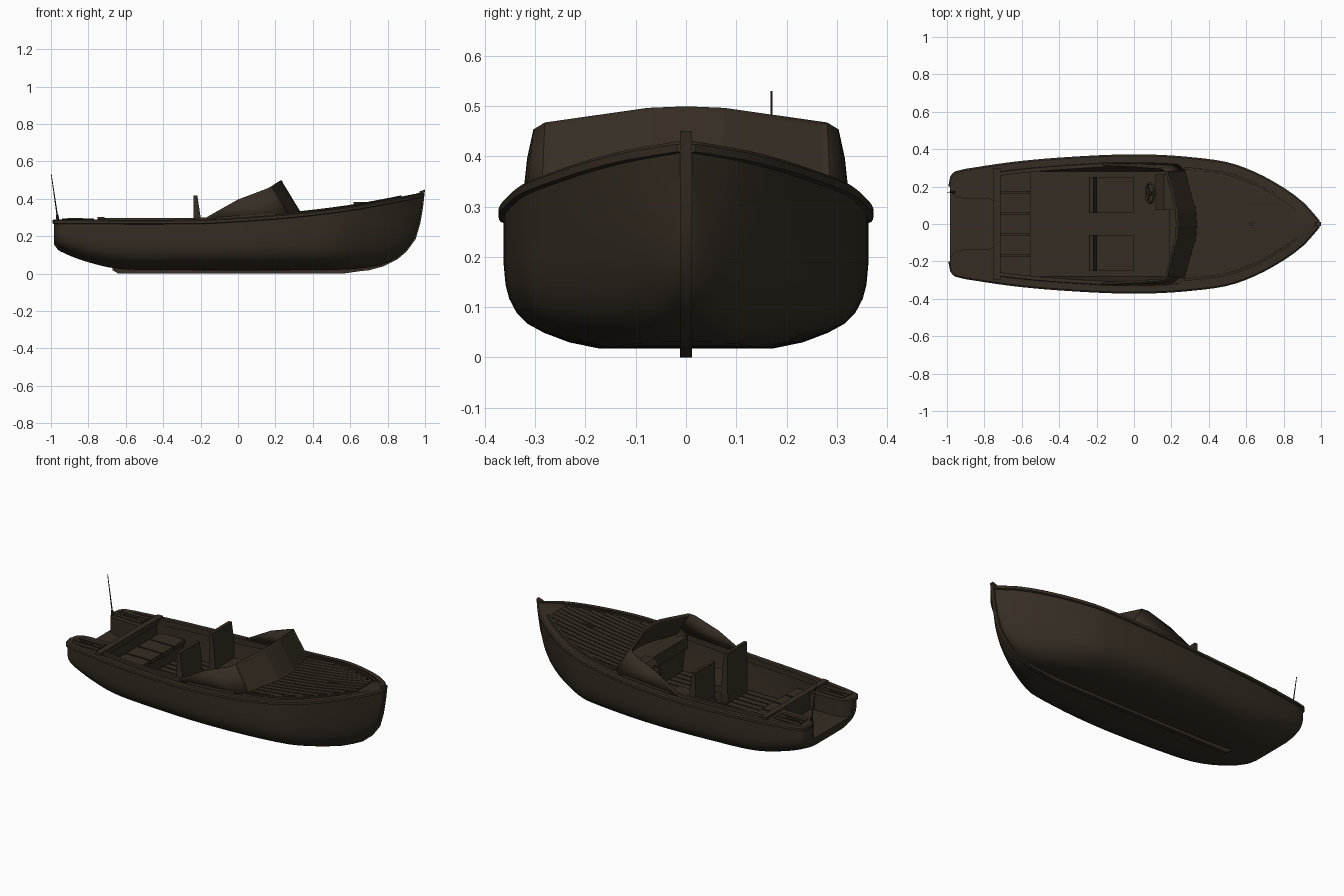
import bpy, bmesh, math
from mathutils import Vector, Matrix

if "Cube" in bpy.data.objects:
    bpy.data.objects.remove(bpy.data.objects["Cube"])

wood = bpy.data.materials.new("dark_wood")
wood.diffuse_color = (0.036, 0.026, 0.017, 1)
wood.use_nodes = True
wood.node_tree.nodes["Principled BSDF"].inputs["Base Color"].default_value = wood.diffuse_color


def curve(pts):
    """Smooth interpolation through (x, value) points."""
    def tan(i):
        a, b = pts[max(i - 1, 0)], pts[min(i + 1, len(pts) - 1)]
        return (b[1] - a[1]) / (b[0] - a[0])

    def f(x):
        x = min(max(x, pts[0][0]), pts[-1][0])
        i = max(j for j in range(len(pts) - 1) if pts[j][0] <= x)
        (x0, a), (x1, b) = pts[i], pts[i + 1]
        h, t = x1 - x0, (x - x0) / (x1 - x0)
        return (a * (2*t**3 - 3*t*t + 1) + b * (3*t*t - 2*t**3)
                + h * (tan(i) * (t**3 - 2*t*t + t) + tan(i + 1) * (t**3 - t*t)))
    return f


half = curve([(-.985, .2), (-.975, .25), (-.95, .275), (-.88, .29), (-.64, .325), (-.4, .347),
              (-.1, .363), (.1, .363), (.3, .35), (.5, .322), (.65, .268), (.8, .185), (.9, .11), (.985, .016)])
sheer = curve([(-.985, .285), (-.6, .283), (-.2, .285), (0, .295), (.3, .318), (.6, .355), (.85, .4), (.985, .425)])
keel = curve([(-.985, .16), (-.965, .13), (-.92, .105), (-.83, .07), (-.67, .03), (-.5, .02), (.5, .02),
              (.7, .033), (.8, .06), (.88, .11), (.94, .19), (.97, .28), (.985, .36)])


def span(a, b, n):
    return [a + (b - a) * i / n for i in range(n + 1)]


def deck(x, y):
    return sheer(x) + .008 * max(0, 1 - (y / half(x))**2)


def finish(name, bm, angle=30):
    bmesh.ops.recalc_face_normals(bm, faces=bm.faces)
    me = bpy.data.meshes.new(name)
    bm.to_mesh(me)
    bm.free()
    ob = bpy.data.objects.new(name, me)
    bpy.context.collection.objects.link(ob)
    me.materials.append(wood)
    smooth(ob, angle)
    return ob


def smooth(ob, angle=30):
    bpy.ops.object.select_all(action='DESELECT')
    ob.select_set(True)
    bpy.context.view_layer.objects.active = ob
    bpy.ops.object.shade_smooth_by_angle(angle=math.radians(angle))


def loft(name, *lofts):
    """Each loft is a list of equal-sized closed rings, capped at both ends."""
    bm = bmesh.new()
    for rings in lofts:
        vs = [[bm.verts.new(p) for p in r] for r in rings]
        n = len(vs[0])
        for a, b in zip(vs, vs[1:]):
            for i in range(n):
                bm.faces.new((a[i], a[(i + 1) % n], b[(i + 1) % n], b[i]))
        bm.faces.new(vs[0])
        bm.faces.new(vs[-1])
    return finish(name, bm)


def box(x0, x1, y0, y1, z0, z1):
    return [[(x, y0, z0), (x, y1, z0), (x, y1, z1), (x, y0, z1)] for x in (x0, x1)]


def prism(pts, y0, y1):
    return [[(x, y, z) for x, z in pts] for y in (y0, y1)]


def sweep(path, section):
    """Section points are (outward, up) from a path seen from above."""
    rings = []
    for i, p in enumerate(path):
        d = Vector(path[min(i + 1, len(path) - 1)]) - Vector(path[max(i - 1, 0)])
        n = Vector((-d.y, d.x, 0)).normalized()
        rings.append([Vector(p) + n * o + Vector((0, 0, u)) for o, u in section])
    return rings


def both_sides(path, section):
    return sweep(path, section), sweep([(x, -y, z) for x, y, z in reversed(path)], section)


def strip(y, x0, x1, wid):
    """Thin plank lying on the deck."""
    return [[(x, y - wid, deck(x, y) - .004), (x, y + wid, deck(x, y) - .004),
             (x, y + wid, deck(x, y) + .005), (x, y - wid, deck(x, y) + .005)] for x in span(x0, x1, 6)]


# Hull: solid loft with crowned deck, then cockpit and motor well are cut out
prof = [(0, 0), (.25, 0), (.48, .002), (.64, .045), (.78, .115), (.87, .18), (.93, .26), (.97, .36),
        (.99, .46), (1, .6), (1, .8), (1, 1)]
stations = [-.985, -.982, -.975, -.963] + span(-.95, .9, 36) + span(.915, .985, 6)
rings = []
for x in stations:
    w, s, k, t = half(x) - .002, sheer(x), keel(x), max(0, (x - .5) / .5) * .7
    side = [(w * (u * (1 - t) + v**.5 * t), k + v * (s - k)) for u, v in prof]
    side += [(w * c, s + .008 * (1 - c * c)) for c in (.66, .33)]
    ring = [(x, y, z) for y, z in side] + [(x, 0, s + .008)]
    rings.append(ring + [(x, -y, z) for y, z in reversed(side[1:])])
hull = loft("hull", rings)

FLOOR = .105
cock = []
for x in span(-.72, .22, 24):
    w = half(x) - .045 - (.02 if x in (-.72, .22) else 0)
    r = [(min(.28, w), FLOOR), (w, .27), (w, .7)]
    cock.append([(x, y, z) for y, z in r] + [(x, -y, z) for y, z in reversed(r)])
mouth = [(-1.1, .2), (-.985, .185), (-.97, .16), (-.94, .142), (-.9, .135), (-.77, .135), (-.75, .12)]
well = [[(x, -y, .19), (x, y, .19), (x, y, .7), (x, -y, .7)] for x, y in mouth]
for cutter in (loft("cockpit_cutter", cock), loft("well_cutter", well)):
    cutter.hide_render = True
    bpy.context.view_layer.objects.active = hull
    mod = hull.modifiers.new("cut", 'BOOLEAN')
    mod.operation, mod.solver, mod.object = 'DIFFERENCE', 'EXACT', cutter
    bpy.ops.object.modifier_apply(modifier=mod.name)
    bpy.data.objects.remove(cutter)
smooth(hull)

# Rub rail round the sheer, and raised cockpit lip
path = [(x, half(x), sheer(x)) for x in stations]
path += [(x, -y, z) for x, y, z in reversed(path)]
loft("rub_rail", sweep(path, [(-.026, -.008), (-.026, .005), (0, .005), (.008, -.001), (.008, -.016), (-.006, -.02)]))
lip = [(x, half(x) - .045, sheer(x)) for x in span(-.735, .2, 24)]
loft("cockpit_lip", *both_sides(lip, [(-.012, -.02), (-.012, .014), (.008, .014), (.012, -.01)]))
loft("stern_crossbar", box(-.75, -.715, -.3, .3, .268, .302))

# Keel and curved stem post
loft("keel", prism([(-.67, .018), (-.64, 0), (.56, 0), (.7, .02), (.7, .04), (-.67, .035)], -.012, .012))
stem = [(.55, .004), (.7, .018), (.78, .04), (.85, .075), (.9, .117), (.95, .185), (.975, .27), (.99, .36), (1, .45)]
inner = [(.55, .04), (.69, .05), (.76, .07), (.83, .11), (.875, .15), (.92, .21), (.945, .28), (.96, .36), (.97, .44)]
loft("stem_post", [[(a[0], -.012, a[1]), (a[0], .012, a[1]), (b[0], .012, b[1]), (b[0], -.012, b[1])]
                   for a, b in zip(stem, inner)])

# Foredeck planks and their border
border = curve([(x, half(x) - .055) for x in span(.24, .9, 11)])
planks = []
for i in range(-7, 8):
    y = i * .036
    ends = [x for x in span(.3, .86, 80) if border(x) - .02 > abs(y)]
    if ends and ends[-1] > .36:
        planks.append(strip(y, .33 - .2 * abs(y), ends[-1], .0145))
loft("foredeck_planks", *planks)
edge = [(x, border(x), deck(x, border(x))) for x in span(.27, .87, 16)]
loft("foredeck_border", *both_sides(edge, [(-.007, -.004), (-.007, .008), (.007, .008), (.007, -.004)]))

# Stern pod planks, cleats
loft("stern_planks", *[strip(sy * y, -.94, -.77, .012) for sy in (1, -1) for y in (.18, .212, .244)])
cleats = []
for x, y in ((.66, 0), (-.87, .212), (-.87, -.212)):
    z = deck(x, y)
    cleats.append(box(x - .042, x + .042, y - .007, y + .007, z, z + .01))
loft("cleats", *cleats)

# Windscreen: angled front panels and tapering side wings
bm = bmesh.new()
mid = [bm.verts.new(p) for p in ((.23, 0, .498), (.335, 0, .325))]
front = []
for s in (1, -1):
    tm, bmid, ts, bs, sh, be, wing, tail, low = [bm.verts.new((x, s * y, z)) for x, y, z in (
        (.225, .075, .495), (.33, .075, .325), (.175, .278, .465), (.265, .285, .318), (.15, .298, .452),
        (.235, .314, .312), (0, .31, .396), (-.165, .318, .303), (-.165, .322, .285))]
    front += [bm.faces.new((mid[0], tm, bmid, mid[1])), bm.faces.new((tm, ts, bs, bmid))]
    bm.faces.new((ts, sh, be, bs))
    bm.faces.new((sh, wing, be))
    bm.faces.new((wing, tail, low, be))
bmesh.ops.recalc_face_normals(bm, faces=bm.faces)
bmesh.ops.inset_region(bm, faces=front, thickness=.014, depth=-.004, use_boundary=True)
screen = finish("windscreen", bm, 10)
mod = screen.modifiers.new("thickness", 'SOLIDIFY')
mod.thickness, mod.offset = .012, 0

# Cockpit floor planks and aft bench
loft("floor_planks", *[box(-.72, .21, y - .019, y + .019, FLOOR - .005, FLOOR + .008) for y in span(-.253, .253, 11)])
loft("aft_bench", box(-.72, -.565, -.285, .285, FLOOR, .19))
loft("bench_slats", *[box(-.715, -.55, y - .051, y + .051, .185, .21) for y in span(-.224, .224, 4)])

# Two seats with tapered backrests
for name, s in (("port_seat", 1), ("starboard_seat", -1)):
    y0, y1 = sorted((s * .06, s * .25))
    loft(name, box(-.2, -.01, y0 + .01, y1 - .01, FLOOR, .17), box(-.21, 0, y0, y1, .165, .205),
         prism([(-.24, FLOOR), (-.195, FLOOR), (-.2, .3), (-.217, .418), (-.237, .418)], y0, y1))

# Helm console and dashboard
loft("helm_console", prism([(.13, FLOOR), (.225, FLOOR), (.225, .335), (.16, .335), (.115, .28)], .075, .265))
loft("dashboard", box(.19, .235, -.285, .285, .25, .32))

# Steering wheel: torus rim, spokes, hub and column
aim = Matrix.Translation((.085, .165, .285)) @ Matrix.Rotation(math.radians(-65), 4, 'Y')
bpy.ops.mesh.primitive_torus_add(major_radius=.052, minor_radius=.006, major_segments=28, minor_segments=8)
wheel = bpy.context.object
wheel.name, wheel.matrix_world = "steering_wheel", aim
wheel.data.materials.append(wood)
smooth(wheel, 60)
bm = bmesh.new()
for i in range(3):
    bmesh.ops.create_cube(bm, size=1, matrix=aim @ Matrix.Rotation(i * 2.094, 4, 'Z')
                          @ Matrix.Translation((.026, 0, 0)) @ Matrix.Diagonal((.052, .008, .005, 1)))
bmesh.ops.create_cone(bm, cap_ends=True, segments=16, radius1=.012, radius2=.012, depth=.08,
                      matrix=aim @ Matrix.Translation((0, 0, -.032)))
finish("wheel_spokes", bm)

# Whip antenna on the port stern pod
bm = bmesh.new()
base, tip = Vector((-.962, .17, .28)), Vector((-.998, .17, .53))
rot = (tip - base).to_track_quat('Z', 'Y').to_matrix().to_4x4()
for f, r1, r2 in ((1, .004, .0018), (.15, .009, .006)):
    d = (tip - base) * f
    bmesh.ops.create_cone(bm, cap_ends=True, segments=10, radius1=r1, radius2=r2, depth=d.length,
                          matrix=Matrix.Translation(base + d / 2) @ rot)
finish("antenna", bm)
